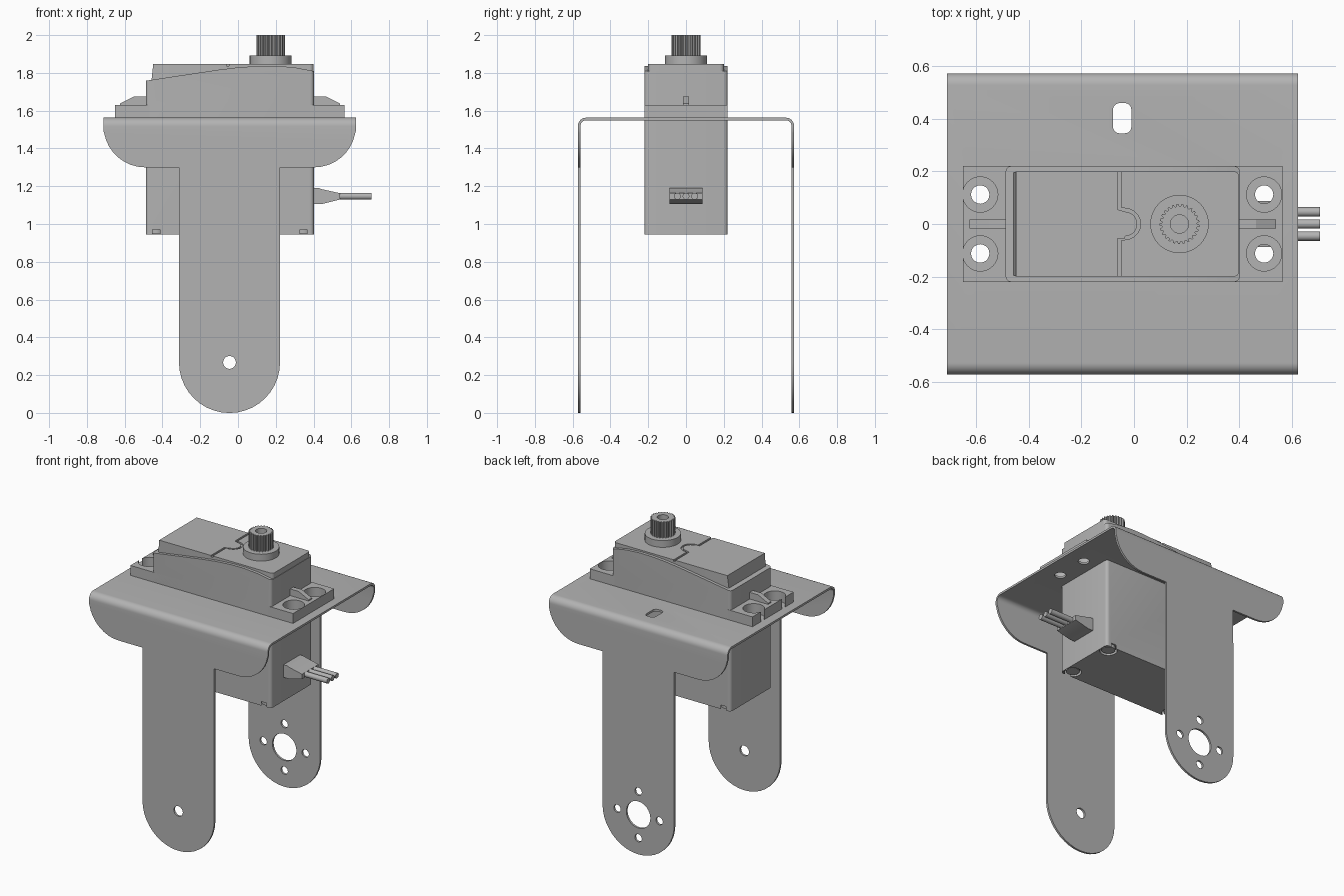
import bpy, bmesh
from math import cos, sin, pi, radians
from mathutils import Vector

if "Cube" in bpy.data.objects:
    bpy.data.objects.remove(bpy.data.objects["Cube"], do_unlink=True)

grey = bpy.data.materials.new("plain grey")
grey.use_nodes = True
COLOUR = (0.45, 0.45, 0.45, 1)
grey.diffuse_color = COLOUR
grey.node_tree.nodes["Principled BSDF"].inputs["Base Color"].default_value = COLOUR

MAP = {"x": lambda u, v, t: (t, u, v),
       "y": lambda u, v, t: (u, t, v),
       "z": lambda u, v, t: (u, v, t)}


def prism(name, pts, axis, lo, hi):
    """Extrude a 2D outline along an axis."""
    bm = bmesh.new()
    face = bm.faces.new([bm.verts.new(MAP[axis](u, v, lo)) for u, v in pts])
    new = bmesh.ops.extrude_face_region(bm, geom=[face])["geom"]
    bmesh.ops.translate(bm, vec=Vector(MAP[axis](0, 0, hi - lo)),
                        verts=[g for g in new if isinstance(g, bmesh.types.BMVert)])
    bmesh.ops.recalc_face_normals(bm, faces=bm.faces)
    me = bpy.data.meshes.new(name)
    bm.to_mesh(me)
    bm.free()
    ob = bpy.data.objects.new(name, me)
    me.materials.append(grey)
    bpy.context.collection.objects.link(ob)
    return ob


def arc(u, v, r, a0, a1, n):
    return [(u + r * cos(radians(a0 + (a1 - a0) * i / n)),
             v + r * sin(radians(a0 + (a1 - a0) * i / n))) for i in range(n + 1)]


def circle(u, v, r, n=32):
    return arc(u, v, r, 0, 360 * (n - 1) / n, n - 1)


def rect(u0, u1, v0, v1, r=0):
    if not r:
        return [(u0, v0), (u1, v0), (u1, v1), (u0, v1)]
    return (arc(u0 + r, v0 + r, r, 180, 270, 5) + arc(u1 - r, v0 + r, r, 270, 360, 5)
            + arc(u1 - r, v1 - r, r, 0, 90, 5) + arc(u0 + r, v1 - r, r, 90, 180, 5))


def apply(ob):
    bpy.context.view_layer.update()
    ev = ob.evaluated_get(bpy.context.evaluated_depsgraph_get())
    me = bpy.data.meshes.new_from_object(ev)
    ob.modifiers.clear()
    ob.data = me


def boolean(ob, cutter, op="DIFFERENCE"):
    cutter.hide_render = True
    m = ob.modifiers.new("cut", "BOOLEAN")
    m.operation, m.object, m.solver = op, cutter, "EXACT"
    apply(ob)
    bpy.data.objects.remove(cutter, do_unlink=True)


# Bracket: folded sheet trimmed to its side outline
Y, TOP, T, R = 0.573, 1.563, 0.014, 0.045
X0, X1, CX, LEG = -0.712, 0.624, -0.045, 0.267
outer = [(-Y, 0)] + arc(-Y + R, TOP - R, R, 180, 90, 8) + arc(Y - R, TOP - R, R, 90, 0, 8) + [(Y, 0)]
inner = ([(Y - T, 0)] + arc(Y - R, TOP - R, R - T, 0, 90, 8)
         + arc(-Y + R, TOP - R, R - T, 90, 180, 8) + [(-Y + T, 0)])
bracket = prism("bracket", outer + inner, "x", X0, X1)
trim = ([(X0, 1.7)] + arc(X0 + 0.22, 1.52, 0.22, 180, 270, 9) + [(CX - LEG, 1.3)]
        + arc(CX, LEG, LEG + 0.0005, 180, 360, 20) + [(CX + LEG, 1.3)]
        + arc(X1 - 0.22, 1.52, 0.22, 270, 360, 9) + [(X1, 1.7)])
trim = [(x + (0.01 if x > X1 - 0.001 else -0.01 if x < X0 + 0.001 else 0), z) for x, z in trim]
boolean(bracket, prism("trim", trim, "y", -1, 1), "INTERSECT")

# Pivot hole in front leg, horn holes in back leg
boolean(bracket, prism("hole", circle(CX, LEG, 0.034, 20), "y", -1, 0))
boolean(bracket, prism("hole", circle(CX, LEG, 0.09), "y", 0, 1))
for k in range(4):
    boolean(bracket, prism("hole", circle(CX + 0.157 * cos(k * pi / 2),
                                          LEG + 0.157 * sin(k * pi / 2), 0.026, 16), "y", 0, 1))
# Cable slot and screw holes in the top
boolean(bracket, prism("slot", rect(-0.08, -0.01, 0.345, 0.46, 0.025), "z", 1.4, 1.7))
EARS = [(x, y) for x in (-0.585, 0.495) for y in (-0.112, 0.112)]
for x, y in EARS:
    boolean(bracket, prism("hole", circle(x, y, 0.035, 20), "z", 1.4, 1.7))

# Motor case with corner screw recesses
BX0, BX1, W = -0.488, 0.402, 0.22
case = prism("motor_case", rect(BX0, BX1, -W, W, 0.02), "z", 0.945, 1.64)
SCREWS = [(x, y) for x in (BX0 + 0.055, BX1 - 0.055) for y in (-0.17, 0.17)]
for x, y in SCREWS:
    boolean(case, prism("recess", circle(x, y, 0.054, 24), "z", 0.9, 0.972))
for x, y in SCREWS:
    prism("case_screw", circle(x, y, 0.042, 24), "z", 0.95, 0.975)

# Mounting flange with open screw seats
flange = prism("mounting_flange", rect(-0.65, 0.565, -W, W), "z", TOP, 1.63)
for x, y in EARS:
    boolean(flange, prism("seat", circle(x, y, 0.067), "z", 1.5, 1.7))
prism("left_rib", [(0.39, 1.62), (0.54, 1.62), (0.54, 1.638), (0.465, 1.675), (0.39, 1.675)],
      "y", -0.017, 0.017)
prism("right_rib", [(-0.48, 1.62), (-0.625, 1.62), (-0.625, 1.638), (-0.55, 1.675), (-0.48, 1.675)],
      "y", -0.017, 0.017)

# Upper shell with its arched rim
shell = prism("upper_shell", rect(BX0, BX1, -W, W, 0.02), "z", 1.62, 1.9)
rim = [(-0.6, 1.5), (0.5, 1.5), (0.5, 1.79), (0.4, 1.81), (0.3, 1.829), (0.2, 1.837),
       (0.1, 1.836), (0, 1.829), (-0.1, 1.817), (-0.3, 1.787), (-0.49, 1.758), (-0.6, 1.742)]
boolean(shell, prism("rim", rim, "y", -0.3, 0.3), "INTERSECT")

# Gear cover with parting groove
cover = prism("gear_cover", rect(-0.465, 0.4, -0.2, 0.2, 0.02), "z", 1.7, 1.847)
wedge = [(-0.47, 1.65), (0.45, 1.65), (0.45, 1.9), (-0.443, 1.9)]
boolean(cover, prism("wedge", wedge, "y", -0.3, 0.3), "INTERSECT")
groove = ([(-0.062, -0.3), (-0.062, -0.055)] + [(-0.035, -0.055)] + arc(-0.035, 0, 0.047, -90, 90, 10)
          + [(-0.062, 0.055), (-0.062, 0.3), (-0.048, 0.3), (-0.048, 0.061)]
          + arc(-0.035, 0, 0.06, 90, -90, 10) + [(-0.048, -0.061), (-0.048, -0.3)])
boolean(cover, prism("groove", groove, "z", 1.837, 1.9))

# Output shaft
SX = 0.173
prism("shaft_collar", circle(SX, 0, 0.111, 40), "z", 1.84, 1.893)
teeth = []
for i in range(25):
    for da, r in ((0, 0.067), (0.25, 0.067), (0.45, 0.076), (0.8, 0.076)):
        a = (i + da) * 2 * pi / 25
        teeth.append((SX + r * cos(a), r * sin(a)))
shaft = prism("splined_shaft", teeth, "z", 1.88, 2.0)
boolean(shaft, prism("bore", circle(SX, 0, 0.035, 24), "z", 1.91, 2.1))

# Cable strain relief and wires
relief = [(0.39, 1.105), (0.44, 1.105), (0.54, 1.13), (0.54, 1.163), (0.44, 1.185), (0.43, 1.19), (0.39, 1.19)]
prism("cable_relief", relief, "y", -0.088, 0.088)
for y in (-0.046, 0, 0.046):
    prism("wire", circle(y, 1.147, 0.018, 16), "x", 0.5, 0.708)

# Smooth curved sides, keep edges sharp
bpy.ops.object.select_all(action="DESELECT")
for ob in bpy.context.collection.objects:
    if ob.type == "MESH" and grey.name in ob.data.materials:
        ob.select_set(True)
        bpy.context.view_layer.objects.active = ob
bpy.ops.object.shade_smooth_by_angle(angle=radians(25))
